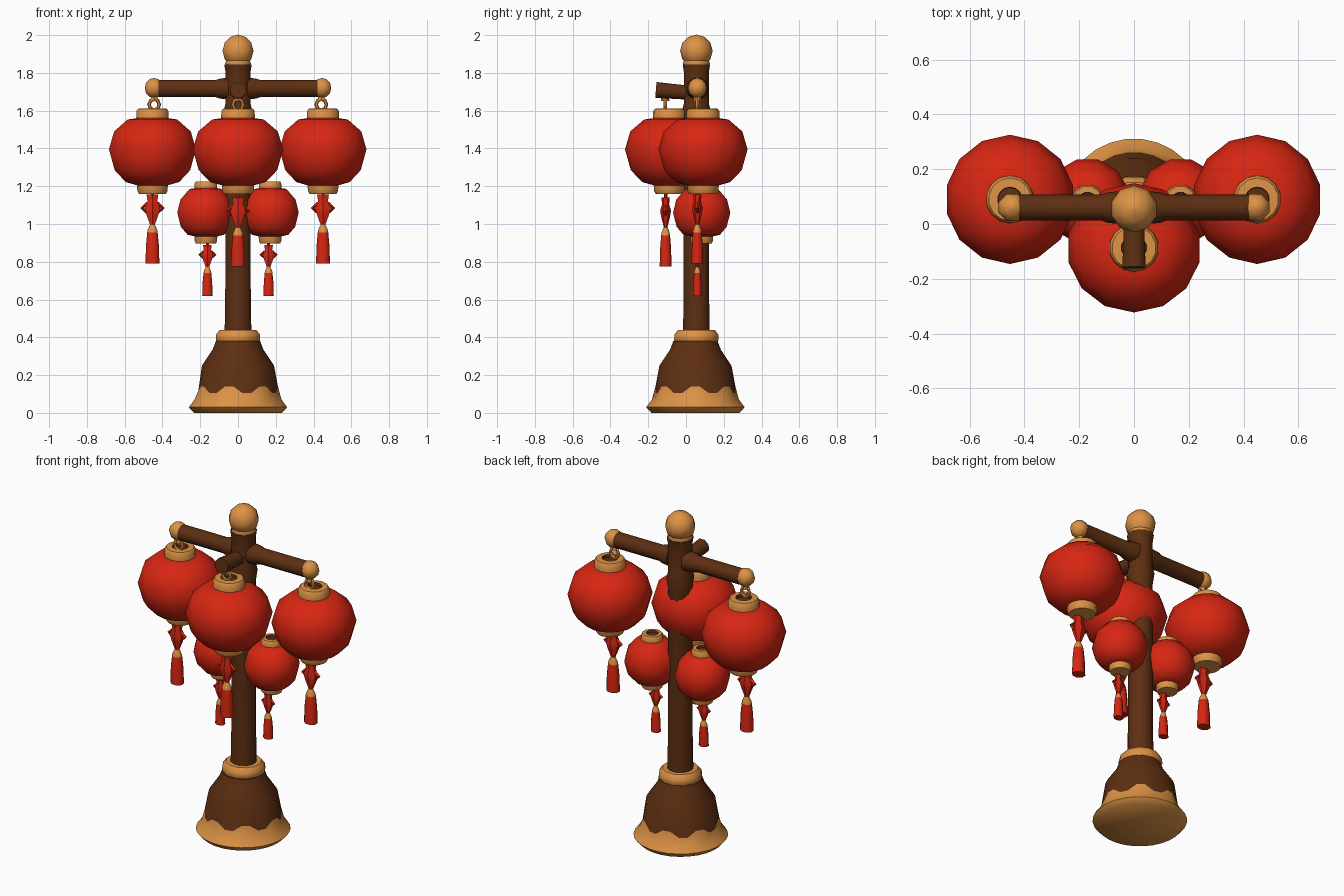
import bpy, bmesh, math
from mathutils import Vector

if "Cube" in bpy.data.objects:
    bpy.data.objects.remove(bpy.data.objects["Cube"])


def material(name, rgb):
    m = bpy.data.materials.new(name)
    m.diffuse_color = (*rgb, 1)
    m.use_nodes = True
    m.node_tree.nodes["Principled BSDF"].inputs["Base Color"].default_value = m.diffuse_color
    return m


RED = material("lantern red", (0.68, 0.019, 0.006))
GOLD = material("warm gold", (0.72, 0.29, 0.06))
BROWN = material("dark wood", (0.11, 0.028, 0.006))
MATS = [RED, GOLD, BROWN]
R, G, B = 0, 1, 2
POST_Y = 0.055


def finish(name, bm, smooth=50):
    bmesh.ops.recalc_face_normals(bm, faces=bm.faces)
    me = bpy.data.meshes.new(name)
    bm.to_mesh(me)
    bm.free()
    for m in MATS:
        me.materials.append(m)
    ob = bpy.data.objects.new(name, me)
    bpy.context.collection.objects.link(ob)
    bpy.ops.object.select_all(action='DESELECT')
    ob.select_set(True)
    bpy.context.view_layer.objects.active = ob
    bpy.ops.object.shade_smooth_by_angle(angle=math.radians(smooth))
    return ob


def lathe(name, center, profile, mats, n=12, scale=(1, 1), axis=(0, 0, 1), wave=None, smooth=50):
    """Spin (radius, height) points; mats is one index or one per band.
    wave = (ring, amplitude, count) ripples the height of one ring."""
    bm = bmesh.new()
    rot = Vector((0, 0, 1)).rotation_difference(Vector(axis))
    rings = []
    for k, (r, h) in enumerate(profile):
        ring = []
        for i in range(n):
            a = 2 * math.pi * (i + 0.5) / n
            dz = wave[1] * math.cos(wave[2] * a) if wave and wave[0] == k else 0
            p = Vector((r * math.cos(a) * scale[0], r * math.sin(a) * scale[1], h + dz))
            ring.append(bm.verts.new(rot @ p + Vector(center)))
        rings.append(ring)
    pick = (lambda k: mats) if isinstance(mats, int) else (lambda k: mats[k])
    for k in range(len(rings) - 1):
        for i in range(n):
            j = (i + 1) % n
            f = bm.faces.new((rings[k][i], rings[k][j], rings[k + 1][j], rings[k + 1][i]))
            f.material_index = pick(k)
    for ring, k in ((rings[0], 0), (rings[-1], len(rings) - 2)):
        bm.faces.new(ring).material_index = pick(k)
    return finish(name, bm, smooth)


def ball(name, center, r, mat, n=10):
    steps = 6
    prof = [(max(0.002, r * math.sin(math.pi * k / steps)), -r * math.cos(math.pi * k / steps))
            for k in range(steps + 1)]
    return lathe(name, center, prof, mat, n, smooth=60)


def loop(name, center, rx, rz, thick, mat, n=8, m=6):
    """Upright ring facing the front."""
    bm = bmesh.new()
    v = []
    for i in range(n):
        a = 2 * math.pi * i / n
        v.append([bm.verts.new((
            center[0] + (rx + thick * math.cos(b)) * math.cos(a),
            center[1] + thick * math.sin(b),
            center[2] + (rz + thick * math.cos(b)) * math.sin(a)))
            for b in (2 * math.pi * k / m for k in range(m))])
    for i in range(n):
        for k in range(m):
            i2, k2 = (i + 1) % n, (k + 1) % m
            bm.faces.new((v[i][k], v[i2][k], v[i2][k2], v[i][k2])).material_index = mat
    return finish(name, bm)


def tassel(name, x, y, top, s):
    # hanging cord, decorative knot, gold tie and flared fringe
    lathe(name + "_cord", (x, y, top), [(0.009, -0.21 * s), (0.009, 0.03)], R, 6)
    lathe(name + "_knot", (x, y, top - 0.09 * s),
          [(0.012 * s, -0.085 * s), (0.035 * s, -0.03 * s), (0.047 * s, 0.01 * s),
           (0.03 * s, 0.045 * s), (0.036 * s, 0.08 * s)], R, 6, (1, 0.62), smooth=30)
    loop(name + "_knot_loops", (x, y, top - 0.08 * s), 0.055 * s, 0.026 * s, 0.010 * s, R, 6, 4)
    lathe(name + "_fringe", (x, y, top),
          [(0.040 * s, -0.375 * s), (0.037 * s, -0.28 * s), (0.030 * s, -0.21 * s),
           (0.027 * s, -0.195 * s), (0.014 * s, -0.168 * s)], [R, R, G, G], 8, (1, 0.85))


# --- stand ---
lathe("base", (0, 0.05, 0),
      [(0.235, 0.0), (0.262, 0.03), (0.232, 0.07), (0.213, 0.122), (0.192, 0.25),
       (0.135, 0.335), (0.118, 0.38)],
      [G, G, G, B, B, B], 28, wave=(3, 0.024, 7))
lathe("base_collar", (0, POST_Y, 0),
      [(0.105, 0.365), (0.122, 0.385), (0.12, 0.415), (0.10, 0.44)], G, 12)
lathe("post", (0, POST_Y, 0),
      [(0.074, 0.40), (0.07, 0.6), (0.068, 1.53), (0.078, 1.60), (0.068, 1.64),
       (0.068, 1.80), (0.075, 1.845)], B, 12)
lathe("finial_neck", (0, POST_Y, 0), [(0.065, 1.83), (0.072, 1.85), (0.06, 1.88)], G, 10)
ball("finial", (0, POST_Y, 1.916), 0.086, G, 10)

# --- arms ---
for side, label in ((-1, "left"), (1, "right")):
    lathe(label + "_arm", (0, POST_Y + 0.005, 1.717),
          [(0.06, 0.05), (0.056, 0.095), (0.047, 0.12), (0.047, 0.42)],
          B, 10, axis=(side, 0, 0))
    ball(label + "_arm_knob", (side * 0.445, POST_Y + 0.005, 1.72), 0.053, G, 8)
lathe("front_arm", (0, 0.02, 1.695), [(0.04, 0.0), (0.043, 0.1), (0.046, 0.18)],
      B, 8, axis=(0, -1, 0.08))

# --- large lanterns ---
BIG = [(0.074, 1.16), (0.082, 1.175), (0.084, 1.205), (0.145, 1.222), (0.205, 1.285),
       (0.236, 1.395), (0.208, 1.49), (0.135, 1.553), (0.088, 1.56), (0.087, 1.597),
       (0.078, 1.61), (0.045, 1.612), (0.043, 1.595)]
BIG_M = [G, G, R, R, R, R, R, R, G, G, G, B]
for label, x, y, ty, tz in (("left", -0.453, 0.09, 0.06, 1.165),
                            ("right", 0.45, 0.09, 0.06, 1.165),
                            ("front", 0, -0.087, -0.108, 1.15)):
    lathe(label + "_lantern", (x, y, 0), BIG, BIG_M, 14, (1.04, 1) if label == "front" else (1, 1))
    hook_y = -0.11 if label == "front" else POST_Y + 0.005
    hook_x = x * 0.98
    loop(label + "_hook", (hook_x, hook_y, 1.632), 0.027, 0.03, 0.010, G)
    lathe(label + "_hook_stem", (hook_x, hook_y, 0), [(0.022, 1.65), (0.018, 1.70)], G, 6)
    tassel(label + "_tassel", x, ty, tz, 1.0)

# --- small lanterns ---
SMALL = [(0.056, 0.898), (0.061, 0.91), (0.063, 0.935), (0.10, 0.943), (0.137, 0.985),
         (0.157, 1.06), (0.139, 1.13), (0.09, 1.185), (0.062, 1.19), (0.061, 1.215),
         (0.055, 1.225), (0.034, 1.226), (0.032, 1.212)]
for side, label in ((-1, "small_left"), (1, "small_right")):
    lathe(label + "_lantern", (side * 0.17, 0.083, 0), SMALL, BIG_M, 12)
    tassel(label + "_tassel", side * 0.162, 0.06, 0.897, 0.74)
